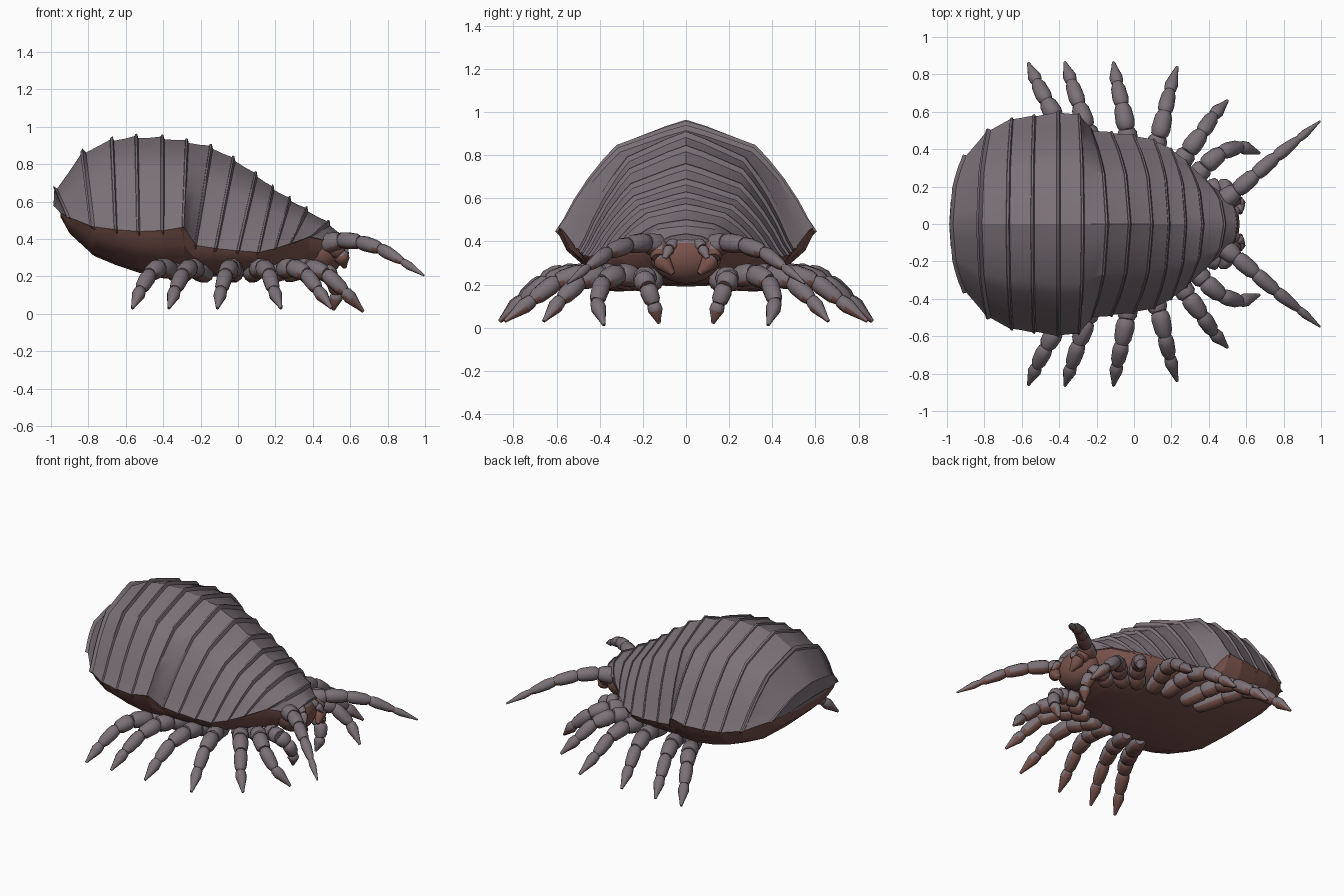
import bpy, bmesh, math
from mathutils import Vector

if "Cube" in bpy.data.objects:
    bpy.data.objects.remove(bpy.data.objects["Cube"])


def material(name, rgb):
    m = bpy.data.materials.new(name)
    m.diffuse_color = (*rgb, 1)
    m.use_nodes = True
    m.node_tree.nodes["Principled BSDF"].inputs["Base Color"].default_value = m.diffuse_color
    return m


GREY = material("shell grey", (0.20, 0.165, 0.185))
RED = material("belly red brown", (0.19, 0.085, 0.07))


def finish(name, bm, rule, angle=35):
    """Make an object; rule(face) tells whether a face is belly coloured."""
    bmesh.ops.recalc_face_normals(bm, faces=bm.faces[:])
    bm.normal_update()
    for f in bm.faces:
        f.material_index = 1 if rule(f) else 0
    me = bpy.data.meshes.new(name)
    bm.to_mesh(me)
    bm.free()
    ob = bpy.data.objects.new(name, me)
    bpy.context.collection.objects.link(ob)
    me.materials.append(GREY)
    me.materials.append(RED)
    bpy.ops.object.select_all(action='DESELECT')
    bpy.context.view_layer.objects.active = ob
    ob.select_set(True)
    bpy.ops.object.shade_smooth_by_angle(angle=math.radians(angle))
    return ob


def loft(bm, rings):
    """Skin closed rings and cap both ends."""
    vs = [[bm.verts.new(p) for p in r] for r in rings]
    n = len(vs[0])
    for a, b in zip(vs, vs[1:]):
        for i in range(n):
            j = (i + 1) % n
            bm.faces.new((a[i], a[j], b[j], b[i]))
    bm.faces.new(vs[0])
    bm.faces.new(vs[-1])


def facing_down(f):
    return f.normal.z < -0.35


# Body: each plate edge is (top x, top z, rim x, rim z, half width, belly z)
EDGES = [
    (-.988, .58, -.95, .54, .22, .52), (-.975, .66, -.90, .51, .36, .43),
    (-.82, .86, -.77, .45, .50, .31), (-.67, .925, -.65, .43, .56, .26),
    (-.54, .94, -.53, .42, .575, .22), (-.40, .935, -.40, .425, .595, .20),
    (-.27, .915, -.29, .445, .58, .19), (-.14, .885, -.23, .345, .50, .19),
    (-.02, .82, -.12, .33, .485, .20), (.10, .735, .0, .32, .47, .20),
    (.19, .665, .11, .315, .445, .20), (.28, .605, .20, .34, .395, .21),
    (.37, .55, .28, .37, .33, .22), (.49, .475, .38, .41, .23, .24),
    (.555, .41, .52, .38, .12, .28)]
# dorsal half section: (fraction of width, fraction of height)
BACK = [(0, 1), (.16, .945), (.53, .79), (.63, .67), (.75, .5), (.86, .31), (.94, .14), (1, .04)]
# belly half section: (fraction of width, fraction of depth)
BELLY = [(.985, 0), (.93, .3), (.78, .65), (.5, .93), (0, 1)]


def section(e, lift):
    xt, zt, xb, zb, w, zl = e
    half = []
    for a, b in BACK:
        half.append((xb + (xt - xb) * b - (lift * .5 if xt < -.7 else 0),
                     a * (w + lift * .5), zb + (zt - zb) * b + lift * b))
    for a, d in BELLY:
        half.append((xb, a * w, zb + (zl - zb) * d))
    return half + [(x, -y, z) for x, y, z in reversed(half[1:-1])]


rings = [section(EDGES[0], 0)]
for e0, e1 in zip(EDGES, EDGES[1:]):
    for t, lift in ((.05, 0), (.5, .004), (.9, .012), (.92, .022), (1, .024)):
        rings.append(section([p + (q - p) * t for p, q in zip(e0, e1)], lift))
bm = bmesh.new()
loft(bm, rings)
nb, nl = len(BACK), len(BELLY)
n = len(rings[0])
# strips run around each ring in order, so belly strips are known by index
belly = {i for i, f in enumerate(bm.faces) if nb - 1 <= i % n < n - nb + 1}
bm.faces.ensure_lookup_table()
bm.faces.index_update()
finish("segmented_body", bm, lambda f: f.index in belly, 28)


# Jointed limbs: a swollen tube for every segment
def limb(name, pts, radii, side, rule=facing_down, sides=10):
    bm = bmesh.new()
    pts = [Vector((x, y * side, z)) for x, y, z in pts]
    for k in range(len(pts) - 1):
        p, q = pts[k], pts[k + 1]
        d = q - p
        u = d.cross(Vector((0, 0, 1))).normalized()
        v = d.normalized().cross(u)
        r0, r1 = radii[k], radii[k + 1]
        last = k == len(pts) - 2
        prof = [(-.06, r0 * .6), (.06, r0 * .92), (.3, r0 * 1.03),
                (.8, r0 * .25 + r1 * .8), (1, r1 if last else r1 * .8)]
        loft(bm, [[p + d * t + (u * math.cos(a) + v * math.sin(a)) * r
                   for a in [2 * math.pi * i / sides for i in range(sides)]]
                  for t, r in prof])
    return finish(name, bm, rule, 45)


LEGS = [
    [(-.28, .28, .21), (-.36, .45, .235), (-.42, .57, .25), (-.47, .66, .215), (-.52, .76, .13), (-.565, .86, .03)],
    [(-.17, .28, .21), (-.22, .42, .235), (-.255, .52, .25), (-.295, .64, .215), (-.335, .76, .13), (-.37, .865, .03)],
    [(-.02, .28, .21), (-.025, .4, .235), (-.04, .51, .25), (-.065, .64, .215), (-.09, .75, .13), (-.11, .865, .03)],
    [(.07, .26, .21), (.10, .37, .235), (.135, .47, .25), (.165, .6, .215), (.19, .71, .13), (.23, .84, .03)],
    [(.17, .24, .21), (.24, .31, .235), (.29, .39, .25), (.365, .49, .215), (.425, .58, .13), (.5, .66, .03)],
    [(.25, .20, .21), (.32, .24, .235), (.38, .31, .25), (.47, .385, .215), (.57, .415, .12), (.67, .38, .012)],
    [(.34, .14, .21), (.40, .18, .23), (.46, .20, .23), (.51, .18, .19), (.53, .15, .11), (.51, .125, .02)]]
for side, word in ((1, "left"), (-1, "right")):
    for i, pts in enumerate(LEGS):
        limb(f"{word}_leg_{i + 1}", pts, (.05, .052, .05, .042, .035, .008), side)
    # Long antennae
    limb(f"{word}_antenna",
         [(.46, .11, .37), (.55, .18, .395), (.65, .265, .385), (.76, .36, .35), (.88, .455, .28), (.995, .55, .205)],
         (.055, .045, .04, .034, .022, .005), side)
    # Mouthparts beside the face
    limb(f"{word}_jaw", [(.48, .12, .39), (.55, .125, .32), (.57, .06, .25)],
         (.05, .04, .012), side, lambda f: f.normal.z < .5)
    # Short feelers
    limb(f"{word}_feeler", [(.50, .05, .40), (.555, .075, .37), (.585, .10, .32)],
         (.03, .025, .01), side)

# Head
bm = bmesh.new()
bmesh.ops.create_uvsphere(bm, u_segments=20, v_segments=12, radius=1)
for v in bm.verts:
    v.co = Vector((.45 + .115 * v.co.x, .165 * v.co.y, .33 + .125 * v.co.z))
finish("head", bm, lambda f: f.calc_center_median().z < .39)
